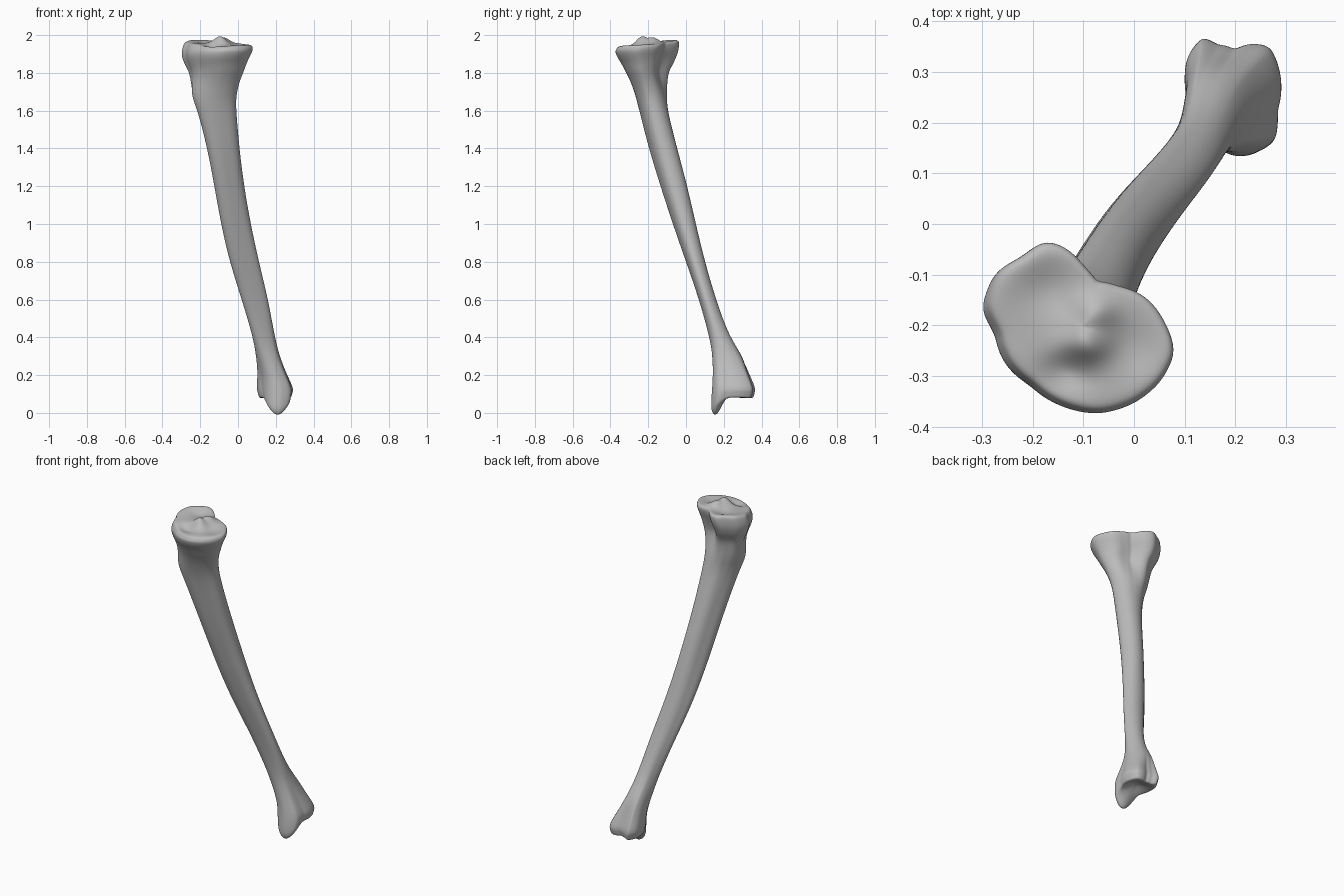
import bpy
import bmesh
import math
from mathutils import Vector

SEGMENTS = 56

cube = bpy.data.objects.get("Cube")
if cube:
    bpy.data.objects.remove(cube)

# Outlines of the two joint ends, clockwise from above
PLATEAU = [(-.295, -.16), (-.27, -.09), (-.22, -.06), (-.18, -.03), (-.14, -.04),
           (-.1, -.08), (-.075, -.11), (-.03, -.12), (.02, -.14), (.06, -.19),
           (.08, -.25), (.05, -.31), (0, -.35), (-.07, -.37), (-.14, -.355),
           (-.2, -.315), (-.25, -.27), (-.27, -.21)]
ANKLE = [(.1, .29), (.105, .33), (.135, .37), (.165, .355), (.2, .345), (.27, .35),
         (.29, .3), (.285, .22), (.28, .16), (.25, .14), (.2, .13), (.16, .15), (.13, .2)]

# Stations up the bone: height, x range, y range, diagonal lean of the section
STATIONS = [
    (.13, .097, .295, .138, .372, 0),
    (.2, .105, .26, .143, .338, 0),
    (.3, .095, .22, .14, .297, .1),
    (.4, .08, .195, .125, .23, .2),
    (.6, .02, .16, .07, .158, .2),
    (.8, -.045, .11, 0, .1, .25),
    (1, -.09, .067, -.07, .052, .3),
    (1.2, -.125, .032, -.135, .007, .3),
    (1.4, -.162, .007, -.197, -.047, .3),
    (1.6, -.212, -.01, -.247, -.098, .3),
    (1.68, -.235, -.01, -.268, -.1, .3),
    (1.76, -.25, .01, -.295, -.098, .2),
    (1.81, -.262, .032, -.322, -.088, .1),
    (1.85, -.286, .045, -.342, -.064, 0),
    (1.885, -.298, .062, -.366, -.05, 0),
    (1.915, -.3, .078, -.376, -.038, 0),
]


def ease(lo, hi, v):
    t = min(max((v - lo) / (hi - lo), 0), 1)
    return t * t * (3 - 2 * t)


def bump(x, y, cx, cy, rx, ry):
    return math.exp(-((x - cx) / rx) ** 2 - ((y - cy) / ry) ** 2)


def middle(x0, x1, y0, y1):
    return (x0 + x1) / 2, (y0 + y1) / 2, (x1 - x0) / 2, (y1 - y0) / 2


def bounds(points):
    xs, ys = zip(*points)
    return min(xs), max(xs), min(ys), max(ys)


def polar_outline(points):
    """Radius by angle of an outline scaled to the unit square."""
    cx, cy, hx, hy = middle(*bounds(points))
    polar = sorted((math.atan2((y - cy) / hy, (x - cx) / hx) % math.tau,
                    math.hypot((y - cy) / hy, (x - cx) / hx)) for x, y in points)
    polar = [(polar[-1][0] - math.tau, polar[-1][1])] + polar
    polar.append((polar[1][0] + math.tau, polar[1][1]))

    def radius(angle):
        for (a, r), (b, s) in zip(polar, polar[1:]):
            if a <= angle <= b:
                return r + (s - r) * (angle - a) / (b - a)
    return radius


plateau_radius = polar_outline(PLATEAU)
ankle_radius = polar_outline(ANKLE)


def shaft_radius(angle, lean):
    """Leaning ellipse with a crest at the shin side."""
    oval = math.sqrt((1 - lean ** 2) / (1 - lean * math.sin(2 * angle)))
    return oval * (1 + .07 * math.cos(3 * (angle - math.radians(215))))


def section(z, box, lean):
    """Blend the shaft section into the joint outlines and fit it to its box."""
    top, low = ease(1.53, 1.87, z), 1 - ease(.15, .4, z)
    flat = []
    for i in range(SEGMENTS):
        a = math.tau * i / SEGMENTS
        r = shaft_radius(a, lean) * (1 - top - low)
        r += plateau_radius(a) * top + ankle_radius(a) * low
        flat.append((r * math.cos(a), r * math.sin(a)))
    ux, uy, uw, uh = middle(*bounds(flat))
    cx, cy, hx, hy = middle(*box)
    return [(cx + (x - ux) / uw * hx, cy + (y - uy) / uh * hy) for x, y in flat]


def knee_height(x, y):
    """Two shallow dishes with a two-pointed spine between them."""
    z = 1.956 + .03 * bump(x, y, -.2, -.08, .12, .09)
    z -= .025 * bump(x, y, -.17, -.12, .06, .055)
    z -= .015 * bump(x, y, 0, -.25, .06, .06)
    z += .045 * bump(x, y, -.095, -.235, .04, .035)
    z += .03 * bump(x, y, -.075, -.175, .04, .035)
    z -= .025 * bump(x, y, -.13, -.29, .05, .035)
    return z - .015 * bump(x, y, -.1, -.36, .15, .06)


def ankle_height(x, y):
    """Hollow joint face with the inner ankle knob hanging below it."""
    return (.075 - .09 * bump(x, y, .21, .155, .065, .042)
            + .03 * bump(x, y, .2, .26, .06, .06))


def cap_rings(outline, height, rim):
    """Rings closing one end; the rim value sets how far the edge is rounded."""
    cx, cy, _, _ = middle(*bounds(outline))
    rings = []
    for scale, drop in ((1, 1), (.965, .3), (.88, 0), (.74, 0), (.58, 0),
                        (.42, 0), (.26, 0), (.1, 0)):
        flat = [(cx + (x - cx) * scale, cy + (y - cy) * scale) for x, y in outline]
        rings.append([Vector((x, y, height(x, y) + rim * drop)) for x, y in flat])
    return rings


# Bone surface: ankle cap, shaft, knee cap
rings = cap_rings(section(.1, (.106, .288, .132, .365), 0), ankle_height, .028)[::-1]
for z, x0, x1, y0, y1, lean in STATIONS:
    rings.append([Vector((x, y, z)) for x, y in section(z, (x0, x1, y0, y1), lean)])
rings += cap_rings(section(1.94, (-.291, .079, -.37, -.033), 0), knee_height, -.018)

# Local swellings: shin tuberosity, ridge above the ankle, hollow behind the knee
SWELLINGS = [((-.23, -.2, 1.68), .05, (-.015, -.008, 0)),
             ((.14, .31, .27), .05, (-.004, .01, 0)),
             ((-.07, -.1, 1.82), .06, (-.012, -.015, 0))]
for ring in rings:
    for p in ring:
        for centre, reach, push in SWELLINGS:
            p += Vector(push) * math.exp(-((p - Vector(centre)).length / reach) ** 2)

bm = bmesh.new()
loops = [[bm.verts.new(p) for p in ring] for ring in rings]
for lower, upper in zip(loops, loops[1:]):
    for i in range(SEGMENTS):
        j = (i + 1) % SEGMENTS
        bm.faces.new((lower[i], lower[j], upper[j], upper[i]))
bm.faces.new(loops[0][::-1])
bm.faces.new(loops[-1])
mesh = bpy.data.meshes.new("shin_bone")
bm.to_mesh(mesh)
bm.free()

bone = bpy.data.objects.new("shin_bone", mesh)
bpy.context.collection.objects.link(bone)
bpy.context.view_layer.objects.active = bone
bone.select_set(True)

# Smooth the loft
smooth = bone.modifiers.new("smooth", 'SUBSURF')
smooth.levels = smooth.render_levels = 2
bpy.ops.object.shade_smooth()

# Plain grey bone
grey = bpy.data.materials.new("bone_grey")
grey.use_nodes = True
colour = (.5, .5, .5, 1)
grey.diffuse_color = colour
grey.node_tree.nodes["Principled BSDF"].inputs["Base Color"].default_value = colour
bone.data.materials.append(grey)
